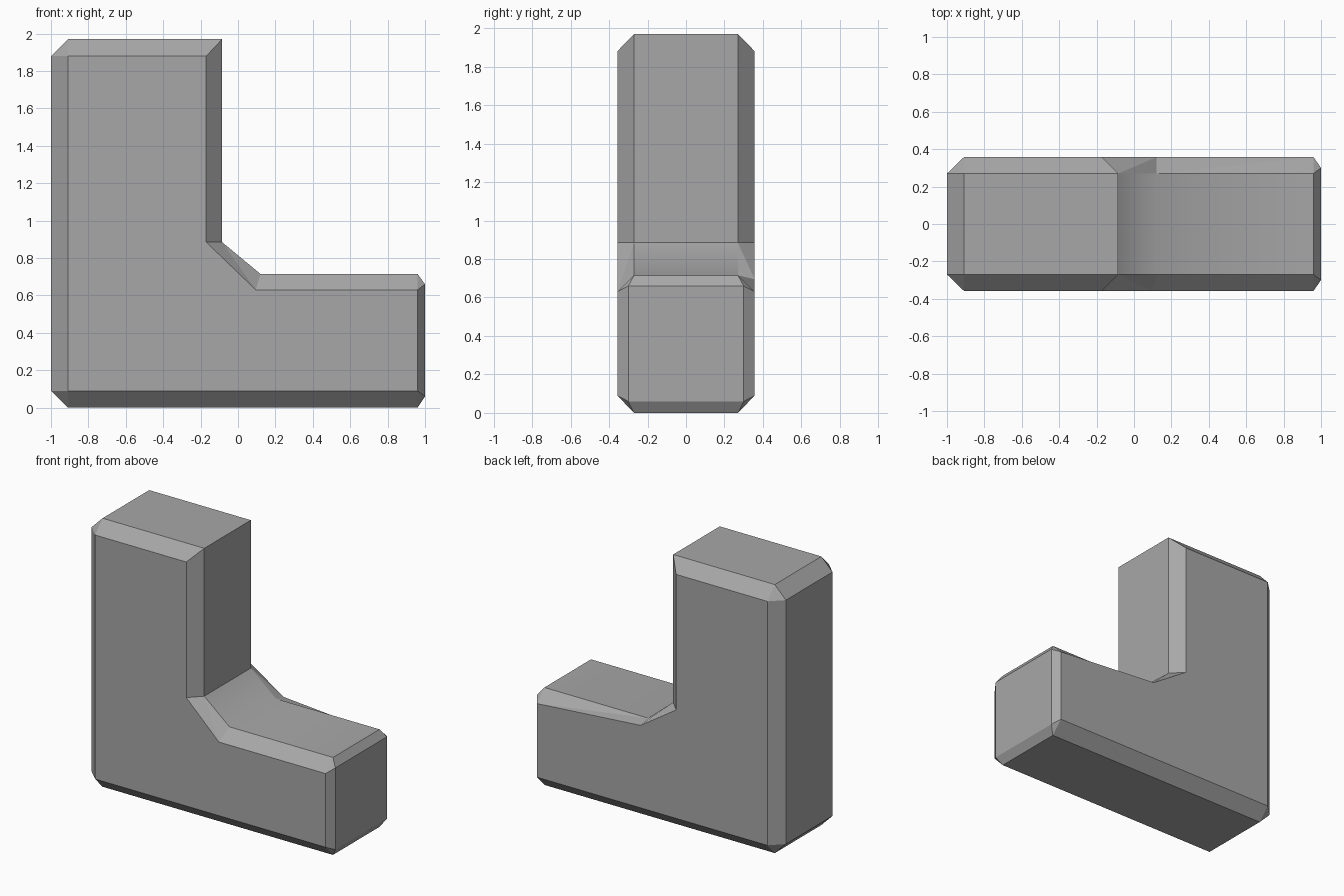
import bpy, bmesh

if "Cube" in bpy.data.objects:
    bpy.data.objects.remove(bpy.data.objects["Cube"])

mat = bpy.data.materials.new("mid grey")
mat.diffuse_color = (0.39, 0.39, 0.39, 1)
mat.use_nodes = True
mat.node_tree.nodes["Principled BSDF"].inputs["Base Color"].default_value = mat.diffuse_color

# Outer silhouette (x, z, half depth) and raised side-face outline (x, z)
RIM = [(-1, .09, .27), (-1, 1.88, .27), (-.91, 1.97, .27), (-.085, 1.97, .27),
       (-.085, .885, .27), (.12, .715, .27), (.96, .715, .27), (1, .66, .30),
       (1, .06, .30), (.96, 0, .27), (-.91, 0, .27)]
SIDE = [(-.91, .09), (-.91, 1.88), (-.17, 1.88), (-.17, .885), (.095, .63),
        (.96, .63), (.96, .09)]
HALF_DEPTH = .357

bm = bmesh.new()


def make_side(sign):
    """One side: flat face, bevel strips and corner triangles; returns its rim."""
    outline = list(SIDE)
    if sign > 0:
        outline[4] = (.12, .695)      # uneven bevel at the back of the inner corner
    r = [bm.verts.new((x, sign * y, z)) for x, z, y in RIM]
    s = [bm.verts.new((x, sign * HALF_DEPTH, z)) for x, z in outline]
    bm.faces.new(s)
    strips = [(s[0], s[1], r[1], r[0]), (s[1], s[2], r[3], r[2]),
              (s[2], s[3], r[4], r[3]), (s[3], s[4], r[4]), (s[4], r[5], r[4]),
              (s[4], s[5], r[5]), (s[5], r[6], r[5]), (s[5], s[6], r[8], r[7]),
              (s[6], s[0], r[10], r[9])]
    corners = [(s[1], r[2], r[1]), (s[5], r[7], r[6]),
               (s[6], r[9], r[8]), (s[0], r[0], r[10])]
    for f in strips + corners:
        bm.faces.new(f)
    return r


front, back = make_side(-1), make_side(1)

# Band joining both rims; the inner slope and foot top blend smoothly
n = len(RIM)
for i in range(n):
    j = (i + 1) % n
    face = bm.faces.new((front[i], front[j], back[j], back[i]))
    face.smooth = i in (4, 5)
bmesh.ops.recalc_face_normals(bm, faces=bm.faces)
for e in bm.edges:
    e.smooth = all(f.smooth for f in e.link_faces)

mesh = bpy.data.meshes.new("l_block")
bm.to_mesh(mesh)
bm.free()
mesh.materials.append(mat)
obj = bpy.data.objects.new("l_block", mesh)
bpy.context.collection.objects.link(obj)
